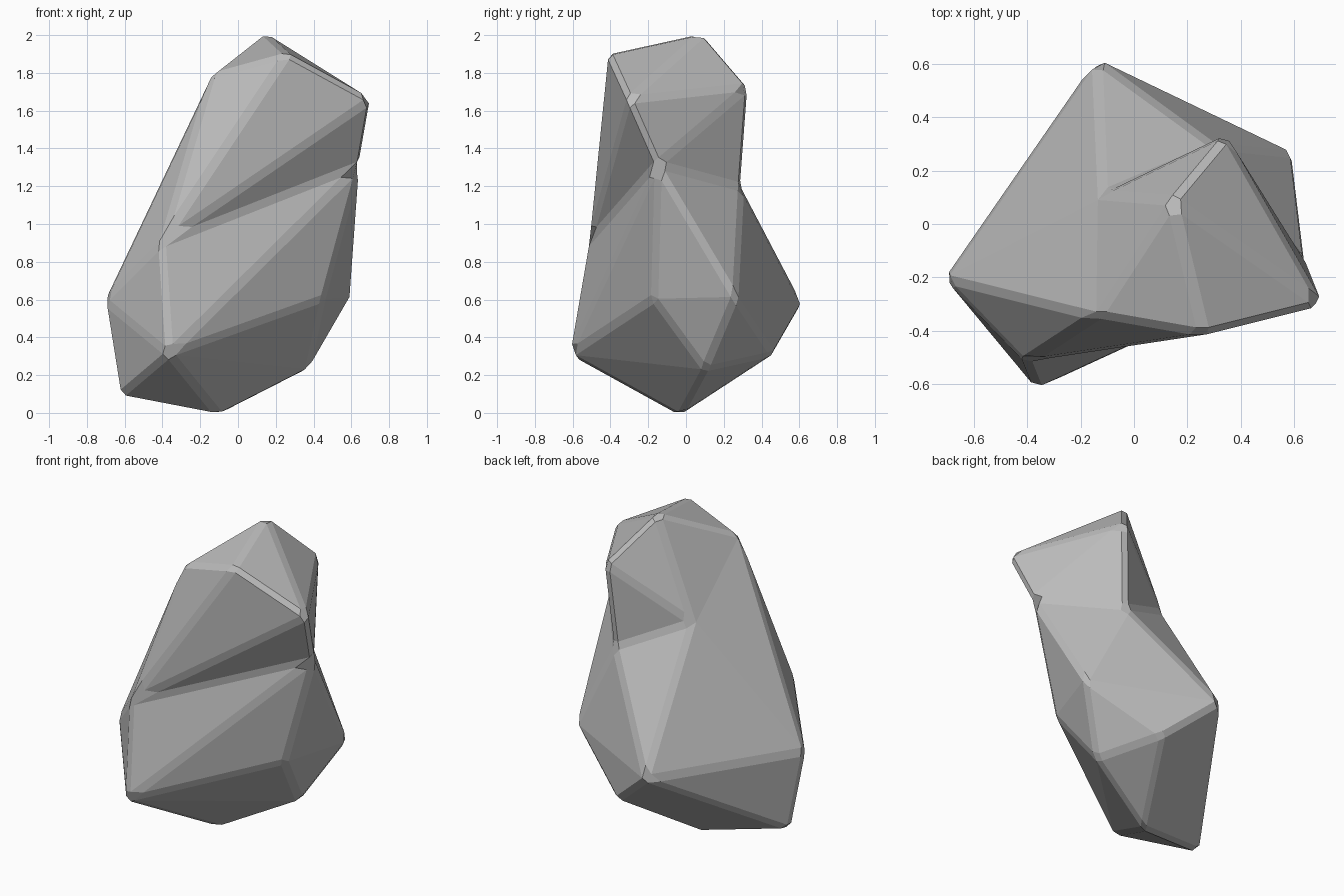
import bpy
import bmesh
from mathutils import Vector

cube = bpy.data.objects.get("Cube")
if cube:
    bpy.data.objects.remove(cube, do_unlink=True)

# Corner points of the boulder, one letter each
corners = {
    # crown
    "A": (.14, .09, 2.0), "B": (.26, -.41, 1.89), "C": (.70, -.30, 1.65),
    "D": (.34, .33, 1.72), "E": (-.14, -.34, 1.78),
    # pinched waist
    "F": (-.12, .11, 1.39), "G": (-.40, -.51, .90),
    "H": (.64, -.15, 1.31), "R": (.30, .29, 1.19),
    # belly
    "I": (-.70, -.20, .60), "N": (.45, -.17, .61),
    "O": (.59, .26, .62), "P": (-.14, .61, .58),
    # foot
    "J": (-.36, -.61, .32), "K": (-.62, -.16, .10), "L": (-.10, -.03, 0),
    "M": (.37, .10, .24), "Q": (.16, .46, .32),
}

# Facets, grouped from top to bottom
crown = "ABC ACD AEB AEF ADF"
upper_sides = "EFI EIG EBG BCG CHG CDH DRH DFR"
lower_sides = "FRP FPI GHJ JHN HNO HRO RPO GIJ IKJ KIP"
underside = "JNM JML NMO JKL OPQ OQM LMQ LQP LKP"

# Slight outward growth makes up for the corners lost to the bevel
GROWTH = 1.015
centre = Vector((0, 0, 1))

bm = bmesh.new()
points = {}
for name, place in corners.items():
    points[name] = bm.verts.new(centre + (Vector(place) - centre) * GROWTH)
for group in (crown, upper_sides, lower_sides, underside):
    for facet in group.split():
        bm.faces.new([points[letter] for letter in facet])
bmesh.ops.recalc_face_normals(bm, faces=bm.faces)

mesh = bpy.data.meshes.new("boulder")
bm.to_mesh(mesh)
bm.free()
boulder = bpy.data.objects.new("boulder", mesh)
bpy.context.collection.objects.link(boulder)

# Worn, chamfered edges
bevel = boulder.modifiers.new("worn_edges", "BEVEL")
bevel.width = .025
bevel.segments = 1
bevel.limit_method = "ANGLE"
bevel.angle_limit = .2
bevel.use_clamp_overlap = True

# Stone colour
stone = bpy.data.materials.new("grey_stone")
stone.use_nodes = True
colour = (.5, .5, .5, 1)
stone.diffuse_color = colour
shader = stone.node_tree.nodes["Principled BSDF"]
shader.inputs["Base Color"].default_value = colour
shader.inputs["Roughness"].default_value = .9
mesh.materials.append(stone)
